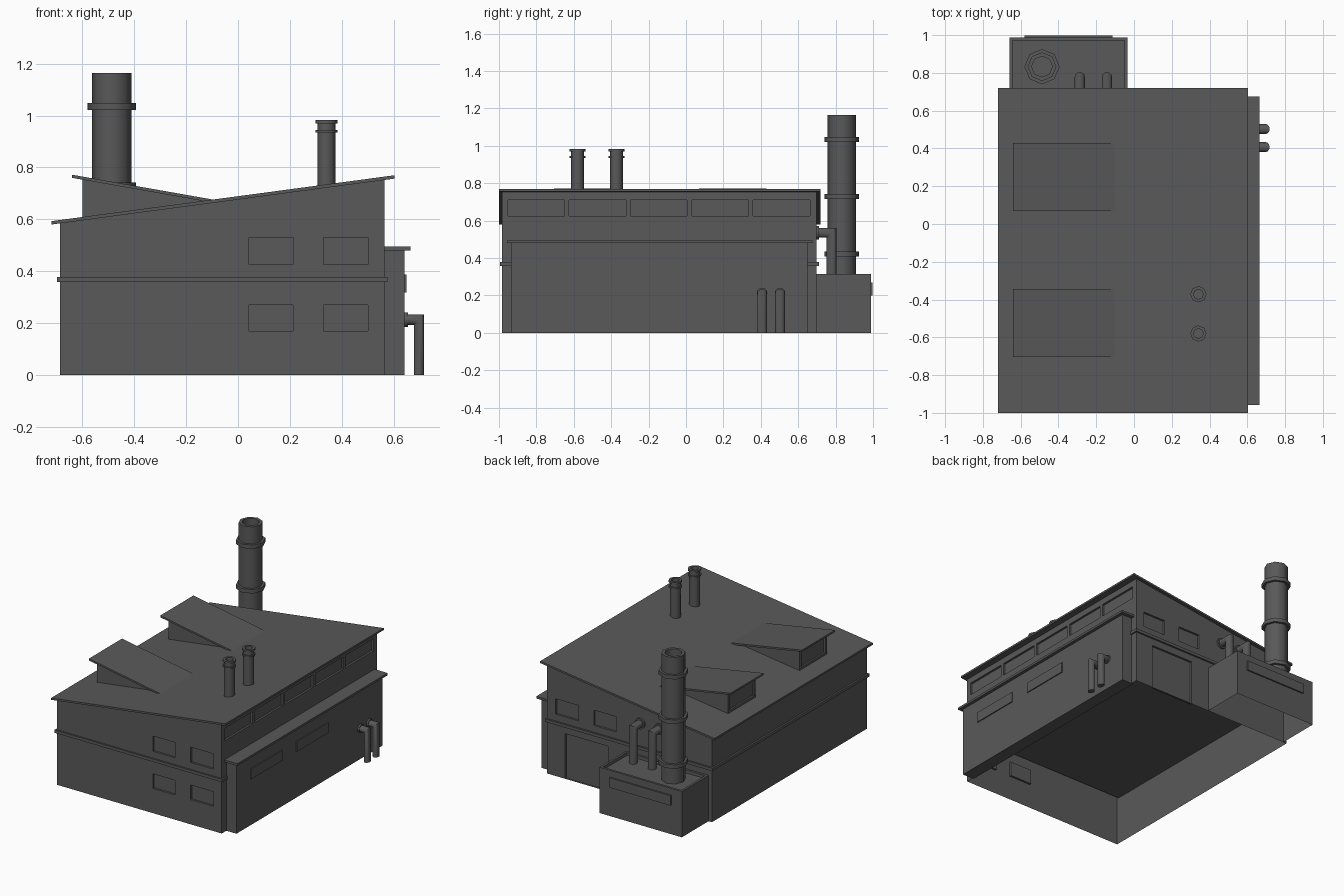
import bpy, bmesh, math
from mathutils import Vector

cube = bpy.data.objects.get("Cube")
if cube:
    bpy.data.objects.remove(cube, do_unlink=True)

# One flat grey for the whole building
GREY = (0.1, 0.1, 0.1, 1)
grey = bpy.data.materials.new("dark_grey")
grey.use_nodes = True
grey.diffuse_color = GREY
grey.node_tree.nodes["Principled BSDF"].inputs["Base Color"].default_value = GREY


def finish(name, bm, smooth=False):
    mesh = bpy.data.meshes.new(name)
    bm.to_mesh(mesh)
    bm.free()
    mesh.materials.append(grey)
    ob = bpy.data.objects.new(name, mesh)
    bpy.context.collection.objects.link(ob)
    if smooth:
        bpy.ops.object.select_all(action='DESELECT')
        ob.select_set(True)
        bpy.context.view_layer.objects.active = ob
        bpy.ops.object.shade_smooth_by_angle(angle=math.radians(50))
    return ob


def prism(profile, y0, y1):
    """Extrude an x-z outline, listed counter-clockwise from the front, along y."""
    bm = bmesh.new()
    front = [bm.verts.new((x, y0, z)) for x, z in profile]
    back = [bm.verts.new((x, y1, z)) for x, z in profile]
    bm.faces.new(front)
    bm.faces.new(back[::-1])
    for i in range(len(profile)):
        bm.faces.new((front[i - 1], back[i - 1], back[i], front[i]))
    bm.normal_update()
    return bm


def box(x0, x1, y0, y1, z0, z1):
    return prism([(x0, z0), (x1, z0), (x1, z1), (x0, z1)], y0, y1)


def open_bottom(bm):
    low = [f for f in bm.faces if f.normal.z < -0.99]
    bmesh.ops.delete(bm, geom=low, context='FACES_ONLY')


def recess(bm, normal, axis, rects, depth):
    """Replace rectangles (u0, u1, z0, z1) of the wall facing normal by shallow niches."""
    normal = Vector(normal)
    plane = max(v.co.dot(normal) for v in bm.verts)

    def wall():
        bm.normal_update()
        return [f for f in bm.faces if f.normal.dot(normal) > 0.99
                and abs(f.calc_center_median().dot(normal) - plane) < 1e-4]

    def point(u, z, inward):
        co = normal * (plane - inward)
        co[axis], co.z = u, z
        return bm.verts.new(co)
    cuts = {(axis, u) for r in rects for u in r[:2]} | {(2, z) for r in rects for z in r[2:]}
    for ax, pos in sorted(cuts):
        co, no = Vector(), Vector()
        co[ax], no[ax] = pos, 1
        faces = wall()
        geom = faces + list({e for f in faces for e in f.edges}) + list({v for f in faces for v in f.verts})
        bmesh.ops.bisect_plane(bm, geom=geom, dist=1e-5, plane_co=co, plane_no=no)
    for u0, u1, z0, z1 in rects:
        inside = []
        for f in wall():
            c = f.calc_center_median()
            if u0 < c[axis] < u1 and z0 < c.z < z1:
                inside.append(f)
        bmesh.ops.delete(bm, geom=inside, context='FACES')
        corners = [(u0, z0), (u1, z0), (u1, z1), (u0, z1)]
        rim = [point(u, z, 0) for u, z in corners]
        inner = [point(u, z, depth) for u, z in corners]
        niche = [bm.faces.new(inner)]
        niche += [bm.faces.new((rim[i - 1], rim[i], inner[i], inner[i - 1])) for i in range(4)]
        centre = sum((v.co for v in rim), Vector()) / 4
        for f in niche:
            f.normal_update()
            if f.normal.dot(centre - f.calc_center_median()) < 0:
                f.normal_flip()


def lathe(name, x, y, profile, sides=8):
    """Turn an (r, z) outline around a vertical axis."""
    bm = bmesh.new()
    rings = []
    for r, z in profile:
        angles = [2 * math.pi * i / sides for i in range(sides)]
        rings.append([bm.verts.new((x + r * math.cos(a), y + r * math.sin(a), z)) for a in angles])
    for a, b in zip(rings, rings[1:]):
        for i in range(sides):
            j = (i + 1) % sides
            bm.faces.new((a[i], a[j], b[j], b[i]))
    bm.faces.new(rings[-1])
    return finish(name, bm, True)


def elbow_pipe(name, start, out, reach, bottom, width, radius, collar, sides=12):
    """Pipe that leaves a wall along out, then turns down with a mitred corner."""
    start, out, up = Vector(start), Vector(out), Vector((0, 0, 1))
    side = out.cross(up)
    corner = start + out * reach
    foot = corner.copy()
    foot.z = bottom
    bm = bmesh.new()

    def ring(centre, a, b):
        return [bm.verts.new(centre + math.cos(t) * a + math.sin(t) * b)
                for t in (2 * math.pi * i / sides for i in range(sides))]
    rings = [ring(start, side * width, up * radius), ring(corner, side * width, (up + out) * radius),
             ring(foot, side * width, out * radius)]
    flange = [ring(p, side * collar, up * collar) for p in (start, start + out * 0.012)]
    for a, b in list(zip(rings, rings[1:])) + [tuple(flange)]:
        for i in range(sides):
            j = (i + 1) % sides
            bm.faces.new((a[i], a[j], b[j], b[i]))
    bm.faces.new(rings[-1])
    bm.faces.new(flange[-1])
    bm.normal_update()
    bmesh.ops.recalc_face_normals(bm, faces=bm.faces)
    finish(name, bm, True)


# Main hall with recessed windows and a back door
hall = prism([(-0.686, 0), (0.566, 0), (0.566, 0.753), (-0.686, 0.586)], -0.985, 0.698)
open_bottom(hall)
columns = [(0.043, 0.212), (0.33, 0.502)]
upper = [(a, b, 0.425, 0.53) for a, b in columns]
lower = [(a, b, 0.17, 0.27) for a, b in columns]
recess(hall, (0, -1, 0), 0, upper + lower, 0.014)
recess(hall, (0, 1, 0), 0, upper + [(0.105, 0.43, 0, 0.31)], 0.014)
strip = [(-0.953 + 0.328 * i, -0.65 + 0.328 * i, 0.625, 0.71) for i in range(5)]
recess(hall, (1, 0, 0), 1, strip, 0.014)
finish("main_hall", hall)
finish("hall_ceiling", box(-0.685, 0.565, -0.97, 0.683, 0.335, 0.345))
finish("wall_band", box(-0.698, 0.576, -0.995, 0.71, 0.358, 0.378))
finish("main_roof", prism([(-0.72, 0.58), (0.604, 0.757), (0.604, 0.77), (-0.72, 0.593)], -1, 0.72))

# Roof sheds with a recessed end panel
for name, y0, y1 in (("front", -0.705, -0.345), ("back", 0.07, 0.43)):
    shed = prism([(-0.6, 0.59), (-0.1, 0.655), (-0.1, 0.67), (-0.6, 0.757)], y0 + 0.03, y1 - 0.03)
    recess(shed, (-1, 0, 0), 1, [(y0 + 0.05, y1 - 0.05, 0.625, 0.74)], 0.012)
    finish(name + "_shed", shed)
    finish(name + "_shed_roof", prism([(-0.64, 0.76), (-0.095, 0.664), (-0.095, 0.676), (-0.64, 0.772)], y0, y1))

# Side annex
finish("side_annex", box(0.555, 0.643, -0.935, 0.65, 0, 0.482))
finish("side_annex_roof", box(0.555, 0.665, -0.957, 0.675, 0.48, 0.495))
for i, y in enumerate((-0.785, -0.29)):
    finish(f"side_window_{i + 1}", box(0.643, 0.65, y, y + 0.345, 0.318, 0.388))

# Back annex with a low parapet
annex = box(-0.66, -0.034, 0.698, 0.988, 0, 0.315)
open_bottom(annex)
top = [f for f in annex.faces if f.normal.z > 0.99]
bmesh.ops.inset_region(annex, faces=top, thickness=0.022)
bmesh.ops.inset_region(annex, faces=top, thickness=0.001, depth=-0.02)
finish("back_annex", annex)
finish("back_window", box(-0.58, -0.113, 0.988, 0.9975, 0.2, 0.268))

# Chimneys
lathe("main_chimney", -0.487, 0.833, [(0.076, 0.29), (0.076, 1.165), (0.055, 1.165), (0.055, 1.05)])
for i, z in enumerate((0.407, 0.715, 1.021)):
    lathe(f"main_chimney_ring_{i + 1}", -0.487, 0.833,
          [(0.07, z), (0.093, z), (0.093, z + 0.027), (0.07, z + 0.027)])
for i, y in enumerate((-0.58, -0.372)):
    lathe(f"small_chimney_{i + 1}", 0.341, y,
          [(0.035, 0.68), (0.035, 0.935), (0.043, 0.935), (0.043, 0.945), (0.035, 0.945), (0.035, 0.97),
           (0.043, 0.97), (0.043, 0.983), (0.026, 0.983), (0.026, 0.94)])

# Pipes
for i, x in enumerate((-0.287, -0.143)):
    elbow_pipe(f"back_pipe_{i + 1}", (x, 0.698, 0.535), (0, 1, 0), 0.08, 0.2, 0.027, 0.026, 0.037)
for i, y in enumerate((0.407, 0.503)):
    elbow_pipe(f"side_pipe_{i + 1}", (0.643, y, 0.213), (1, 0, 0), 0.055, 0, 0.026, 0.02, 0.028)
